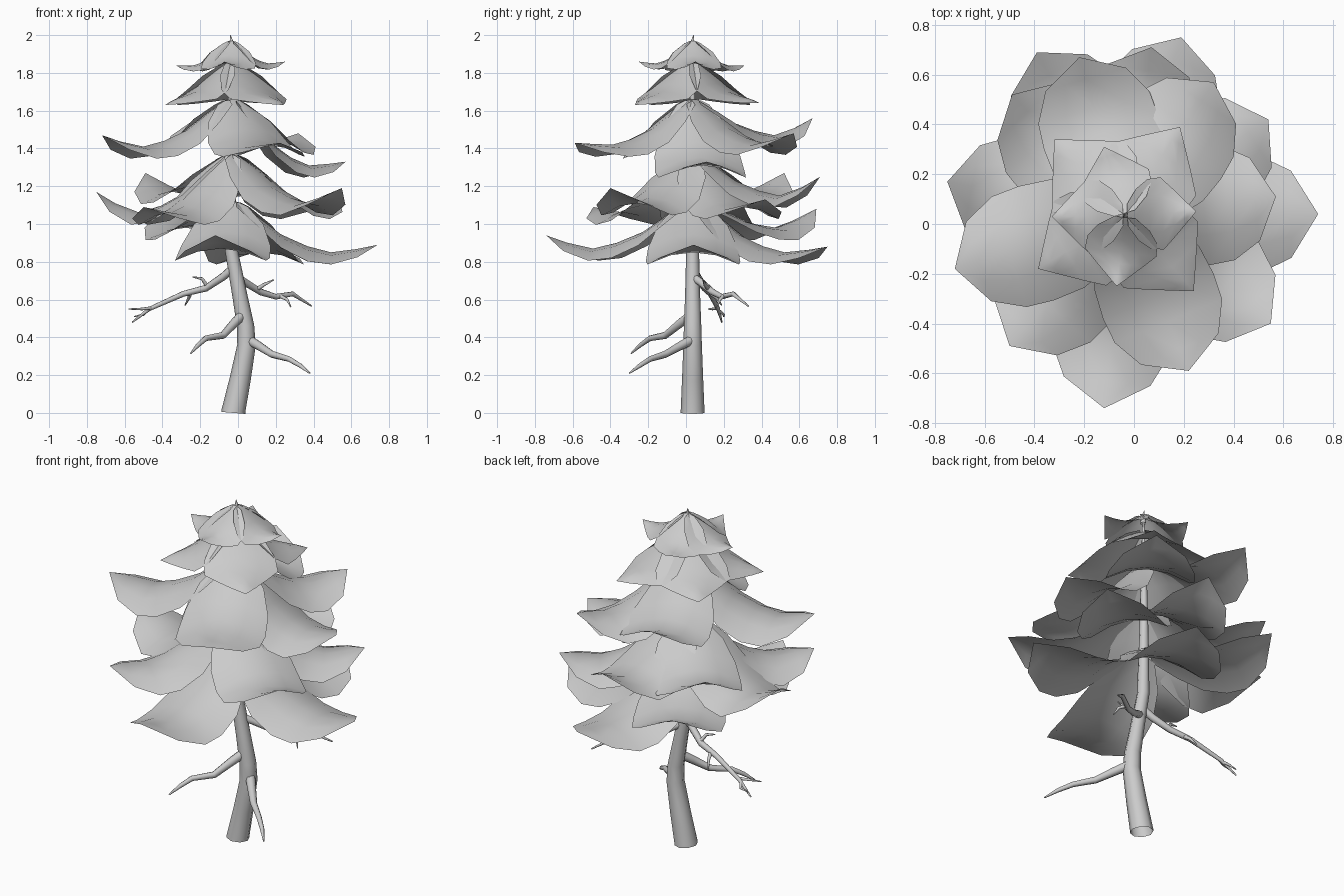
import bpy, bmesh, math
from mathutils import Vector

def finish(obj, angle):
    bpy.ops.object.select_all(action='DESELECT')
    obj.select_set(True)
    bpy.context.view_layer.objects.active = obj
    if obj.type == 'CURVE':
        bpy.ops.object.convert(target='MESH')
    bpy.ops.object.shade_smooth_by_angle(angle=math.radians(angle))

def tube(name, pts):
    """Tapered round limb through (x, y, z, radius) points."""
    cu = bpy.data.curves.new(name, 'CURVE')
    cu.dimensions = '3D'
    cu.bevel_depth = 1.0
    cu.bevel_resolution = 2
    sp = cu.splines.new('POLY')
    sp.points.add(len(pts) - 1)
    for p, (x, y, z, r) in zip(sp.points, pts):
        p.co = (x, y, z, 1)
        p.radius = r
    ob = bpy.data.objects.new(name, cu)
    bpy.context.collection.objects.link(ob)
    finish(ob, 60)

CX, CY = -0.035, 0.035          # trunk axis inside the crown

# half width factor along a bough: broad with shoulders, or square-cornered
BROAD = (.36, .74, .95, 1.0, .97, .70)
SQUARE = (.30, .72, .97, 1.0, .68, .30)

def leaf(name, tip, z_base, z_low, width, sag, shape):
    """Thin drooping bough: arched across, pointed and turned up at its tip."""
    d = Vector((tip[0] - CX, tip[1] - CY, 0))
    side = Vector((-d.y, d.x, 0)).normalized()
    drop = z_base - z_low
    # (distance along, height, sag factor)
    rows = [(0.03, z_base, .35),
            (0.17, z_base - drop * .28, .65),
            (0.34, z_base - drop * .65, .9),
            (0.52, z_base - drop * .88, 1.0),
            (0.68, z_low, .8),
            (0.86, z_low + (tip[2] - z_low) * .45, .55)]
    bm = bmesh.new()
    grid = []
    for (t, z, g), w in zip(rows, shape):
        row = []
        for s in (-1, -.5, 0, .5, 1):
            p = Vector((CX, CY, z)) + d * t + side * (s * w * width)
            p.z -= sag * g * s * s
            row.append(bm.verts.new(p))
        grid.append(row)
    for a, b in zip(grid, grid[1:]):
        for i in range(4):
            bm.faces.new((a[i], b[i], b[i + 1], a[i + 1]))
    end = bm.verts.new(tip)
    for i in range(4):
        bm.faces.new((grid[-1][i], end, grid[-1][i + 1]))
    me = bpy.data.meshes.new(name)
    bm.to_mesh(me)
    bm.free()
    ob = bpy.data.objects.new(name, me)
    bpy.context.collection.objects.link(ob)
    finish(ob, 60)

# trunk
tube("trunk", [(-.025, .035, 0, .064), (-.024, .035, .012, .063), (.012, .035, .18, .056),
               (.045, .035, .36, .049), (.04, .035, .46, .046), (.01, .035, .62, .04),
               (-.035, .035, .86, .034), (-.04, .035, 1.2, .026), (-.04, .035, 1.6, .016),
               (-.035, .035, 1.94, .005)])

# bare lower branches and their twigs
tube("branch_low_right", [(.06, .03, .385, .027), (.11, -.03, .355, .024), (.18, -.11, .31, .019),
                          (.27, -.19, .285, .015), (.33, -.245, .25, .012), (.38, -.30, .21, .004)])
tube("branch_low_left", [(.025, .03, .52, .027), (-.02, -.03, .475, .024), (-.08, -.11, .41, .019),
                         (-.17, -.19, .395, .015), (-.21, -.24, .36, .012), (-.25, -.29, .315, .004)])
tube("branch_high_left", [(-.02, .035, .77, .024), (-.08, .06, .72, .021), (-.17, .10, .66, .018),
                          (-.29, .13, .63, .015), (-.38, .15, .59, .013), (-.47, .17, .55, .011),
                          (-.56, .19, .48, .004)])
tube("branch_high_right", [(-.01, .035, .72, .024), (.04, .08, .69, .021), (.12, .14, .64, .018),
                           (.2, .19, .615, .015), (.29, .25, .63, .013), (.39, .33, .565, .004)])
twigs = [[(-.16, .10, .665, .012), (-.19, .08, .71, .009), (-.24, .07, .72, .003)],
         [(-.25, .12, .64, .012), (-.26, .16, .61, .009), (-.28, .19, .57, .003)],
         [(-.46, .165, .555, .009), (-.51, .14, .55, .007), (-.58, .12, .55, .003)],
         [(-.48, .17, .545, .009), (-.50, .20, .52, .007), (-.55, .20, .51, .003)],
         [(.10, .12, .655, .012), (.14, .10, .68, .009), (.19, .09, .705, .003)],
         [(.22, .20, .62, .011), (.26, .18, .60, .008), (.28, .16, .56, .003)]]
for i, t in enumerate(twigs):
    tube(f"twig_{i + 1}", t)

# foliage tiers: base height, half width, sag, shape, list of (tip, lowest midrib height)
tiers = [
    ("lowest", 1.12, .25, .08, BROAD, [((.74, .04, .89), .85), ((-.12, -.74, .94), .87),
                                       ((.19, .75, .88), .85), ((-.39, .69, 1.08), .98)]),
    ("lower", 1.37, .24, .08, BROAD, [((-.75, .17, 1.17), 1.06), ((-.50, -.49, 1.09), 1.06),
                                      ((.55, -.40, 1.19), 1.11), ((.54, .42, 1.13), 1.09),
                                      ((.07, .71, 1.25), 1.15), ((-.49, .52, 1.27), 1.17)]),
    ("middle", 1.66, .24, .08, BROAD, [((-.72, -.18, 1.47), 1.41), ((.22, -.59, 1.43), 1.42),
                                       ((.57, .11, 1.33), 1.31), ((.32, .57, 1.48), 1.43),
                                       ((-.22, .67, 1.56), 1.47)]),
    ("upper", 1.86, .20, .04, SQUARE, [((-.385, -.18, 1.63), 1.68), ((.24, -.27, 1.63), 1.68),
                                       ((.185, .39, 1.64), 1.68), ((-.32, .34, 1.63), 1.68)]),
    ("top", 1.97, .145, .04, SQUARE, [((-.33, .03, 1.84), 1.84), ((-.07, -.25, 1.86), 1.85),
                                      ((.25, .05, 1.86), 1.85), ((-.12, .31, 1.84), 1.84)]),
]
for label, zb, w, sag, shape, tips in tiers:
    for i, (tip, low) in enumerate(tips):
        leaf(f"foliage_{label}_{i + 1}", tip, zb, low, w, sag, shape)

# small curled tip shoot
tube("tip_shoot", [(-.035, .035, 1.92, .016), (-.035, .035, 1.97, .009), (-.04, .04, 2.0, .001)])
